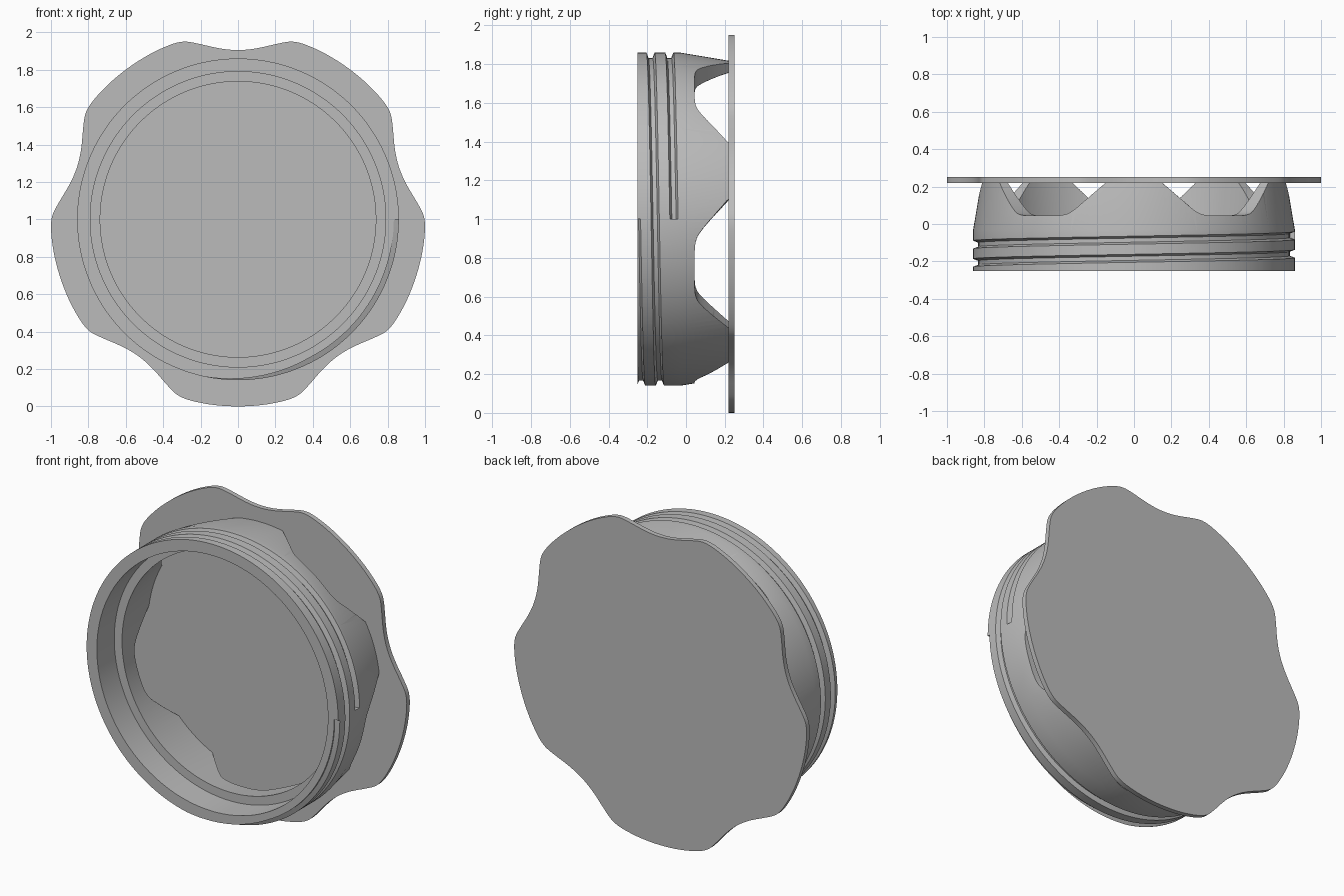
import bpy
import bmesh
from math import sin, cos, pi, radians

cube = bpy.data.objects.get("Cube")
if cube:
    bpy.data.objects.remove(cube, do_unlink=True)

GREY = (0.5, 0.5, 0.5, 1.0)
grey = bpy.data.materials.new("plain grey")
grey.use_nodes = True
grey.diffuse_color = GREY
grey.node_tree.nodes["Principled BSDF"].inputs["Base Color"].default_value = GREY


def polar(radius, angle, y):
    """Point around the y axis; angle 0 points to +x, 90 degrees points up."""
    return (radius * cos(angle), y, 1 + radius * sin(angle))


def smooth_value(points, x):
    """Smooth curve through (x, value) points."""
    last = len(points) - 1

    def slope(i):
        a, b = points[max(i - 1, 0)], points[min(i + 1, last)]
        return 0 if i in (0, last) else (b[1] - a[1]) / (b[0] - a[0])

    for i in range(last):
        (x0, v0), (x1, v1) = points[i], points[i + 1]
        if x <= x1:
            w = x1 - x0
            t = (x - x0) / w
            return (v0 * (1 + 2 * t) * (1 - t) ** 2 + slope(i) * w * t * (1 - t) ** 2
                    + v1 * t * t * (3 - 2 * t) + slope(i + 1) * w * t * t * (t - 1))
    return points[-1][1]


def loft(name, loops, wrap=False):
    """Skin a row of closed loops, capping the ends unless it wraps."""
    bm = bmesh.new()
    rows = [[bm.verts.new(p) for p in loop] for loop in loops]
    n = len(rows[0])
    pairs = list(zip(rows, rows[1:])) + ([(rows[-1], rows[0])] if wrap else [])
    for a, b in pairs:
        for i in range(n):
            j = (i + 1) % n
            bm.faces.new((a[i], a[j], b[j], b[i]))
    if not wrap:
        bm.faces.new(rows[0])
        bm.faces.new(rows[-1])
    bmesh.ops.recalc_face_normals(bm, faces=bm.faces)
    mesh = bpy.data.meshes.new(name)
    bm.to_mesh(mesh)
    bm.free()
    mesh.materials.append(grey)
    obj = bpy.data.objects.new(name, mesh)
    bpy.context.collection.objects.link(obj)
    return obj


def activate(obj):
    bpy.ops.object.select_all(action='DESELECT')
    obj.select_set(True)
    bpy.context.view_layer.objects.active = obj


def cut(target, cutter):
    cutter.hide_render = True
    mod = target.modifiers.new("cut", 'BOOLEAN')
    mod.operation = 'DIFFERENCE'
    mod.solver = 'EXACT'
    mod.object = cutter
    activate(target)
    bpy.ops.object.modifier_apply(modifier=mod.name)
    bpy.data.objects.remove(cutter, do_unlink=True)


# Back plate: five broad lobes, one pointing straight down
LOBE = [(0, 1.0), (15, 1.001), (18, 0.997), (20, 0.988), (24, 0.957),
        (28, 0.929), (32, 0.911), (36, 0.905)]


def outline(y):
    pts = []
    for deg in range(360):
        from_lobe = abs((deg + 36) % 72 - 36)
        pts.append(polar(smooth_value(LOBE, from_lobe), radians(deg - 90), y))
    return pts


plate = loft("lobed_back_plate", [outline(0.22), outline(0.25)])

# Ring wall: stepped bore inside, straight then tapered outside
WALL = [(0.86, -0.25), (0.86, -0.03), (0.817, 0.225), (0.769, 0.225),
        (0.737, -0.08), (0.79, -0.08), (0.79, -0.25)]
SEGMENTS = 180
ring = loft("threaded_ring",
            [[polar(r, 2 * pi * (i + 0.5) / SEGMENTS, y) for r, y in WALL]
             for i in range(SEGMENTS)], wrap=True)

# Finger openings: arched cuts under each lobe
ARCH = [(0, 0.045), (8, 0.046), (11.5, 0.057), (14, 0.08), (16.5, 0.11),
        (20.5, 0.16), (25.5, 0.222), (28, 0.255)]
for k in range(5):
    middle = k * 72 - 90
    columns = []
    for half_deg in range(-56, 57, 2):
        deg = half_deg / 2
        a = radians(middle + deg)
        low = smooth_value(ARCH, abs(deg))
        columns.append([polar(0.6, a, low), polar(1.0, a, low),
                        polar(1.0, a, 0.35), polar(0.6, a, 0.35)])
    cut(ring, loft("opening_cutter", columns))

# Thread: a two-turn helical groove that runs out through the front rim
GROOVE = [(0.833, -0.011), (0.833, 0.011), (0.89, 0.033), (0.89, -0.033)]
STEPS = 240
helix = []
for i in range(STEPS + 1):
    turn = 2 * i / STEPS
    helix.append([polar(r, -2 * pi * turn, -0.256 + 0.097 * turn + dy)
                  for r, dy in GROOVE])
cut(ring, loft("groove_cutter", helix))

for obj in (plate, ring):
    activate(obj)
    bpy.ops.object.shade_smooth_by_angle(angle=radians(30))
